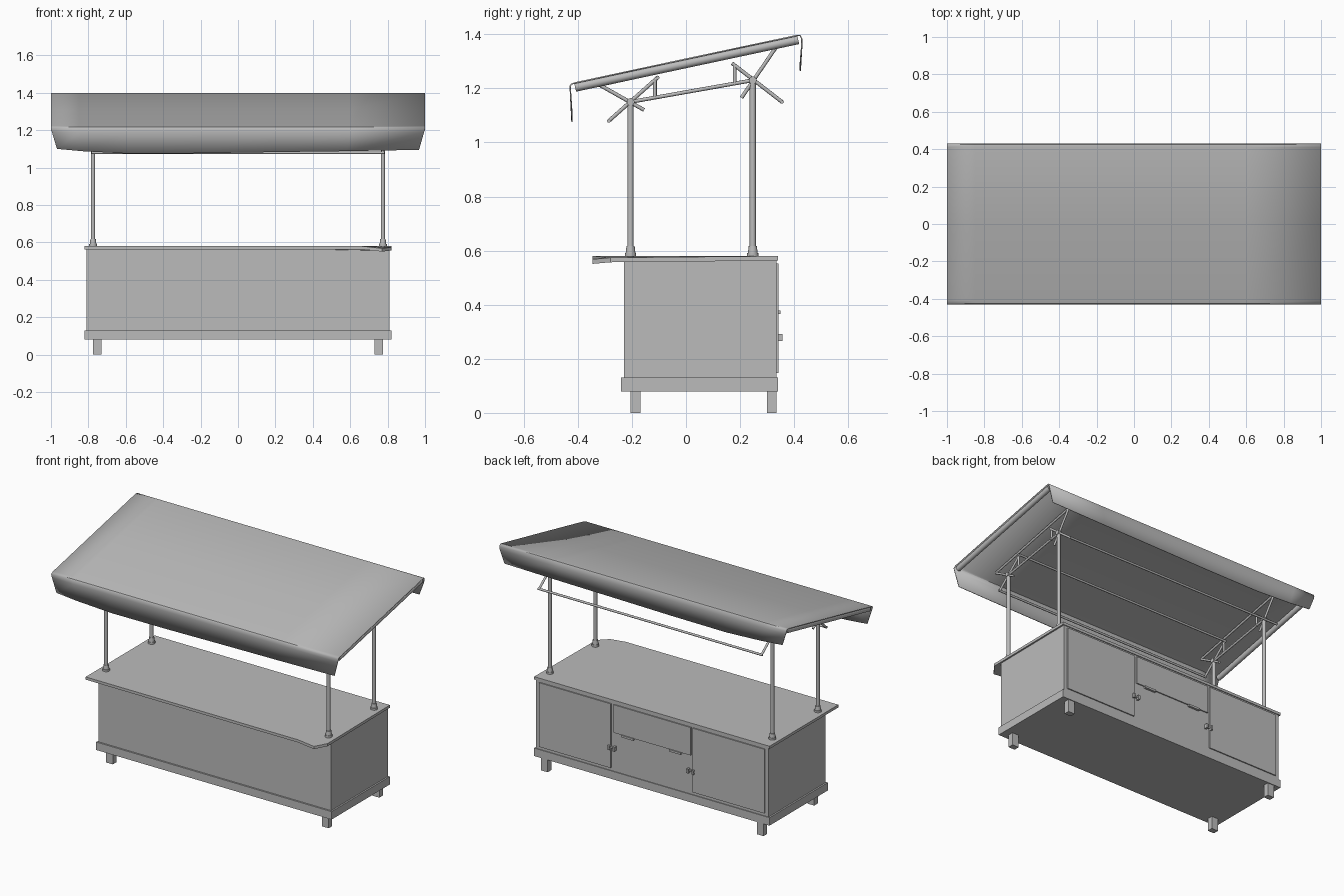
import bpy, bmesh, math
from mathutils import Vector

cube = bpy.data.objects.get("Cube")
if cube:
    bpy.data.objects.remove(cube, do_unlink=True)

grey = bpy.data.materials.new("plain grey")
grey.use_nodes = True
COLOUR = (0.5, 0.5, 0.5, 1)
grey.diffuse_color = COLOUR
grey.node_tree.nodes["Principled BSDF"].inputs["Base Color"].default_value = COLOUR


def make(name, bm, smooth=False):
    bmesh.ops.recalc_face_normals(bm, faces=bm.faces)
    mesh = bpy.data.meshes.new(name)
    bm.to_mesh(mesh)
    bm.free()
    mesh.materials.append(grey)
    obj = bpy.data.objects.new(name, mesh)
    bpy.context.collection.objects.link(obj)
    if smooth:
        bpy.ops.object.select_all(action="DESELECT")
        obj.select_set(True)
        bpy.context.view_layer.objects.active = obj
        bpy.ops.object.shade_smooth_by_angle(angle=math.radians(40))
    return obj


def box(name, x, y, z):
    bm = bmesh.new()
    bmesh.ops.create_cube(bm, size=1)
    for v in bm.verts:
        v.co = [lo + (c + 0.5) * (hi - lo) for c, (lo, hi) in zip(v.co, (x, y, z))]
    return make(name, bm)


def tube(name, a, b, r, r2=None, sides=14):
    a, b = Vector(a), Vector(b)
    bm = bmesh.new()
    bmesh.ops.create_cone(bm, cap_ends=True, segments=sides, radius1=r,
                          radius2=r if r2 is None else r2, depth=(b - a).length)
    turn = (b - a).to_track_quat("Z", "Y")
    for v in bm.verts:
        v.co = turn @ v.co + (a + b) / 2
    return make(name, bm, True)


# Cabinet, plinth and feet
box("cabinet_body", (-0.81, 0.81), (-0.23, 0.335), (0.13, 0.565))
box("plinth", (-0.82, 0.82), (-0.24, 0.34), (0.08, 0.13))
for side in (-1, 1):
    for y in (-0.187, 0.317):
        x = 0.752 * side
        box("foot", (x - 0.023, x + 0.023), (y - 0.018, y + 0.018), (0, 0.08))

# Counter top with one clipped, slightly drooping front corner
bm = bmesh.new()
outline = [(-0.82, 0.34, 0), (-0.82, -0.345, 0), (0.66, -0.345, 0),
           (0.77, -0.345, 0.012), (0.82, -0.28, 0.006), (0.82, 0.34, 0)]
upper = [bm.verts.new((x, y, 0.58 - d)) for x, y, d in outline]
lower = [bm.verts.new((x, y, 0.563 - d)) for x, y, d in outline]
bm.faces.new(upper)
bm.faces.new(lower[::-1])
for i in range(len(outline)):
    j = (i + 1) % len(outline)
    bm.faces.new((upper[i], lower[i], lower[j], upper[j]))
make("counter_top", bm)

# Rear doors, drop panel and fittings
for side in (-1, 1):
    box("rear_door", sorted((0.285 * side, 0.785 * side)), (0.33, 0.342), (0.148, 0.552))
    x = 0.275 * side
    box("latch_plate", (x - 0.025, x + 0.025), (0.335, 0.345), (0.275, 0.285))
    for dx in (-0.018, 0.018):
        box("latch_knob", (x + dx - 0.006, x + dx + 0.006), (0.335, 0.356), (0.265, 0.292))
    x = 0.165 * side
    box("panel_hinge", (x - 0.04, x + 0.04), (0.335, 0.349), (0.365, 0.378))
box("drop_panel", (-0.272, 0.265), (0.33, 0.342), (0.376, 0.552))

# Posts, collars and the bracing at each end, as (y, z) pairs
FRONT, REAR = (-0.205, 1.15), (0.247, 1.23)
struts = [
    (FRONT, REAR),
    ((-0.285, 1.08), (-0.105, 1.24)),
    ((-0.32, 1.213), (-0.155, 1.12)),
    ((-0.115, 1.163), (-0.115, 1.235)),
    ((0.17, 1.293), (0.355, 1.15)),
    ((0.205, 1.165), (0.335, 1.355)),
    ((0.18, 1.213), (0.18, 1.288)),
]
for side in (-1, 1):
    x = 0.775 * side
    for y, z in (FRONT, REAR):
        tube("post", (x, y, 0.57), (x, y, z + 0.01), 0.0115)
        tube("collar_base", (x, y, 0.578), (x, y, 0.592), 0.021)
        tube("collar", (x, y, 0.592), (x, y, 0.617), 0.018, 0.015)
        tube("post_hub", (x - 0.014, y, z), (x + 0.014, y, z), 0.014)
    for a, b in struts:
        tube("brace", (x, *a), (x, *b), 0.007, sides=10)
    tube("roof_bar", (x, -0.32, 1.213), (x, 0.335, 1.355), 0.007, sides=10)

# Long rails joining the two ends
for y, z in ((0.355, 1.15), (-0.105, 1.24), (-0.285, 1.08)):
    tube("long_rail", (-0.782, y, z), (0.782, y, z), 0.007, sides=10)

# Fabric canopy: sloped sheet with a hanging flap at front and rear
hem = [(-1, 0.025), (-0.85, 0.012), (-0.6, 0), (-0.2, 0.002), (0.2, 0.008), (0.6, 0.013), (1, 0.02)]
bm = bmesh.new()
rows = []
for x, lift in hem:
    profile = [(-0.424, 1.075 + lift, 0.968), (-0.43, 1.19, 0.995), (-0.431, 1.208, 1),
               (-0.425, 1.218, 1), (-0.41, 1.223, 1), (0, 1.311, 1), (0.41, 1.398, 1),
               (0.424, 1.397, 1), (0.43, 1.385, 1), (0.431, 1.365, 0.995),
               (0.425, 1.265 + lift, 0.968)]
    rows.append([bm.verts.new((x * s, y, z)) for y, z, s in profile])
for r, s in zip(rows, rows[1:]):
    for i in range(len(r) - 1):
        bm.faces.new((r[i], s[i], s[i + 1], r[i + 1]))
canopy = make("canopy", bm, True)
solid = canopy.modifiers.new("thickness", "SOLIDIFY")
solid.thickness = 0.005

# Rolled edges along the canopy ends
for side in (-1, 1):
    tube("canopy_end_roll", (0.983 * side, -0.41, 1.204), (0.983 * side, 0.415, 1.38), 0.0165)
